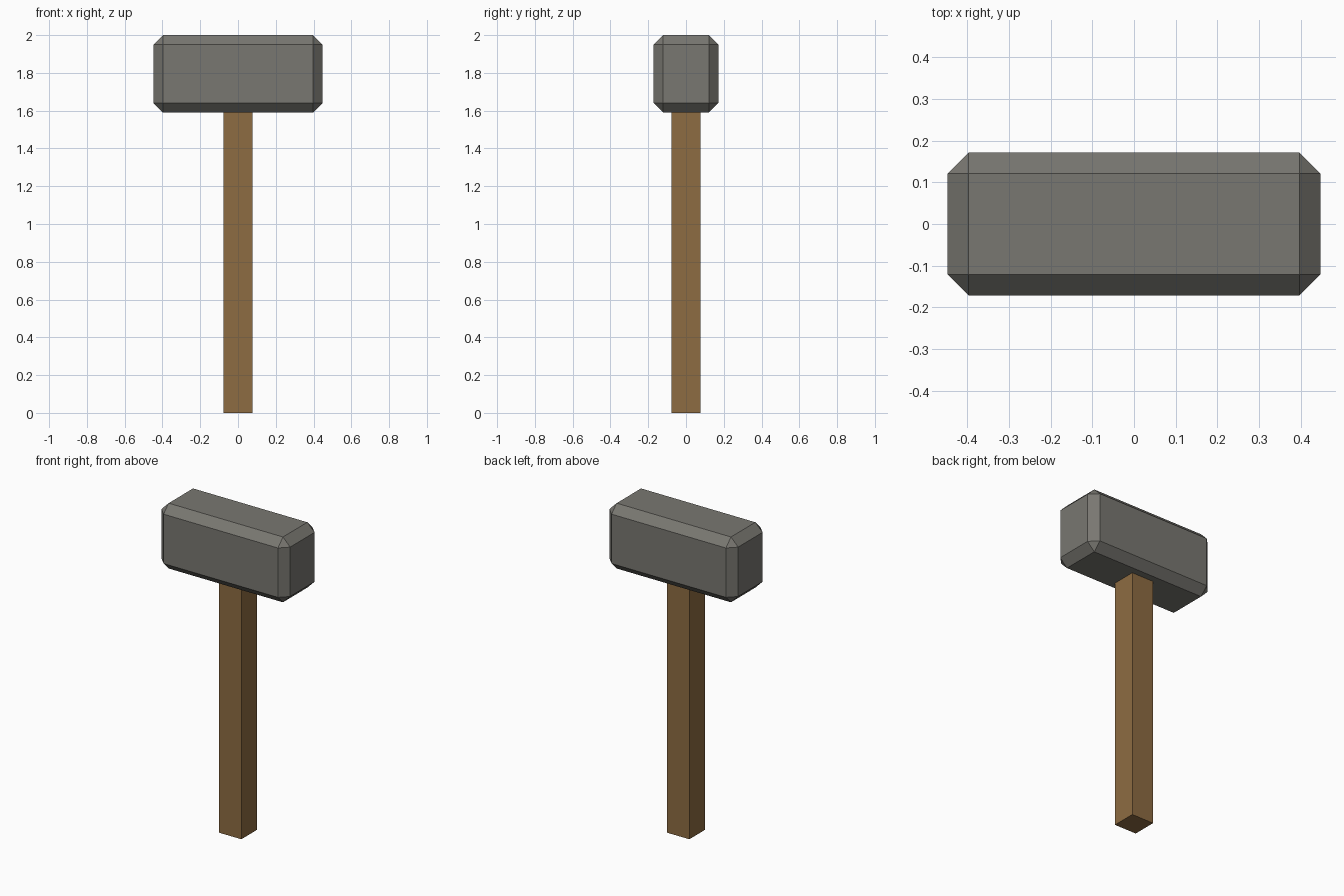
import bpy

# Remove the default cube
cube = bpy.data.objects.get("Cube")
if cube:
    bpy.data.objects.remove(cube, do_unlink=True)


def material(name, rgb):
    mat = bpy.data.materials.new(name)
    mat.use_nodes = True
    colour = (*rgb, 1.0)
    mat.diffuse_color = colour
    mat.node_tree.nodes["Principled BSDF"].inputs["Base Color"].default_value = colour
    return mat


def box(name, size, bottom, mat):
    """Box centred on the z axis, standing at the given height."""
    bpy.ops.mesh.primitive_cube_add(size=1, location=(0, 0, bottom + size[2] / 2))
    obj = bpy.context.object
    obj.name = name
    obj.scale = size
    bpy.ops.object.transform_apply(location=False, rotation=False, scale=True)
    obj.data.materials.append(mat)
    return obj


stone = material("grey stone", (0.19, 0.185, 0.165))
wood = material("brown wood", (0.27, 0.15, 0.054))

# Square wooden handle, ending at the underside of the head
box("handle", (0.154, 0.154, 1.592), 0.0, wood)

# Stone head with flat chamfered edges
head = box("hammer_head", (0.894, 0.342, 0.41), 1.59, stone)
chamfer = head.modifiers.new("chamfer", "BEVEL")
chamfer.width = 0.05
chamfer.segments = 1
chamfer.limit_method = "NONE"
